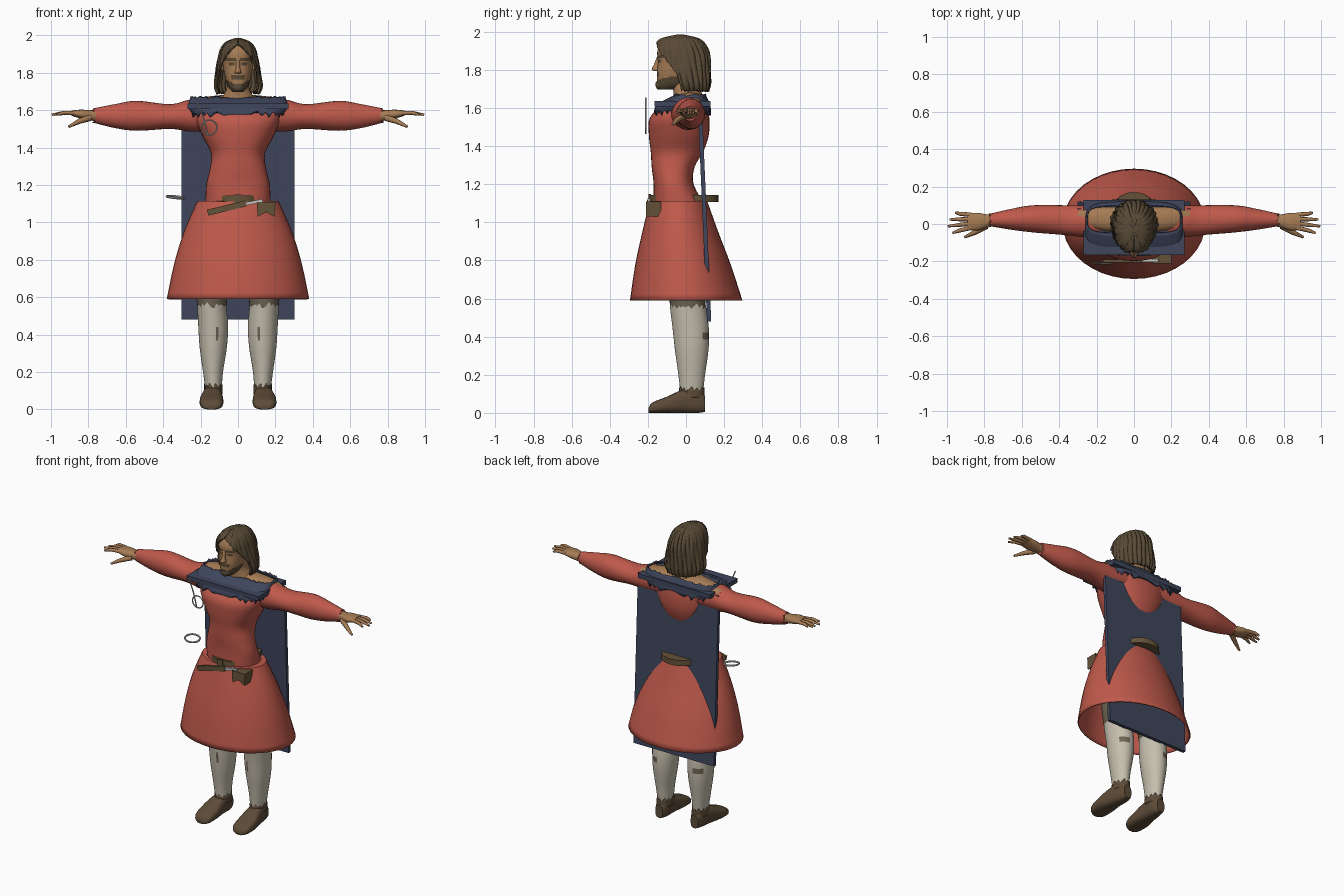
import bpy, bmesh, math
from mathutils import Vector

if "Cube" in bpy.data.objects:
    bpy.data.objects.remove(bpy.data.objects["Cube"], do_unlink=True)


def material(name, r, g, b):
    m = bpy.data.materials.new(name)
    m.use_nodes = True
    m.diffuse_color = (r, g, b, 1)
    m.node_tree.nodes["Principled BSDF"].inputs["Base Color"].default_value = (r, g, b, 1)
    return m


RED = material("red wool", .52, .1, .07)
NAVY = material("navy cloth", .05, .062, .11)
SKIN = material("skin", .38, .2, .09)
HAIR = material("brown hair", .1, .068, .037)
LINEN = material("pale linen", .56, .52, .42)
SHOE = material("shoe leather", .11, .07, .04)
BELT = material("belt leather", .13, .085, .04)
STEEL = material("silver", .55, .55, .52)
DARK = material("dark trousers", .16, .13, .09)


def finish(name, bm, mat, angle=40, thick=0):
    """Turn a bmesh into a shaded object, optionally with cloth thickness."""
    bmesh.ops.recalc_face_normals(bm, faces=bm.faces)
    me = bpy.data.meshes.new(name)
    bm.to_mesh(me)
    bm.free()
    me.materials.append(mat)
    ob = bpy.data.objects.new(name, me)
    bpy.context.collection.objects.link(ob)
    bpy.ops.object.select_all(action='DESELECT')
    ob.select_set(True)
    bpy.context.view_layer.objects.active = ob
    bpy.ops.object.shade_smooth_by_angle(angle=math.radians(angle))
    if thick:
        mod = ob.modifiers.new("thickness", 'SOLIDIFY')
        mod.thickness, mod.offset = thick, 0
    return ob


def smooth_rings(rings, steps):
    """Catmull-Rom interpolation between cross-section rings."""
    out = []
    for i in range(len(rings) - 1):
        p = [rings[max(0, min(len(rings) - 1, i + k))] for k in (-1, 0, 1, 2)]
        for s in range(steps):
            t = s / steps
            out.append([b + .5 * t * (c - a + t * (2 * a - 5 * b + 4 * c - d + t * (3 * (b - c) + d - a)))
                        for a, b, c, d in zip(*p)])
    return out + [list(rings[-1])]


def loft(name, rings, mat, axis="z", side=1, n=28, steps=4, power=2.3, caps=(True, True),
         rag=(0, 0), gap=None, wave=None, thick=0, angle=40):
    """Rings are (position, low a, high a, low b, high b) across the axis."""
    bm = bmesh.new()
    rows = []
    rings = smooth_rings(rings, steps)
    curve = lambda v: math.copysign(abs(v) ** (2 / power), v)
    for i, (t, a0, a1, b0, b1) in enumerate(rings):
        g = gap(t) if gap else 0
        row = []
        for j in range(n + 1 if gap else n):
            th = g + (2 * math.pi - 2 * g) * j / n
            k = wave(th, t) if wave else 1
            a = (a0 + a1) / 2 + (a1 - a0) / 2 * k * curve(math.sin(th))
            b = (b0 + b1) / 2 - (b1 - b0) / 2 * k * curve(math.cos(th))
            end = rag[0] if i == 0 else rag[1] if i == len(rings) - 1 else 0
            u = t + end * ((j * 7) % 5 - 2) / 2
            co = {"z": (a, b, u), "x": (u, a, b), "y": (a, u, b)}[axis]
            row.append(bm.verts.new((co[0] * side, co[1], co[2])))
        rows.append(row)
    for lo, hi in zip(rows, rows[1:]):
        for j in range(n):
            k = j + 1 if gap else (j + 1) % n
            bm.faces.new((lo[j], lo[k], hi[k], hi[j]))
    for flag, row in zip(caps, (rows[0], rows[-1])):
        if flag:
            bm.faces.new(row)
    return finish(name, bm, mat, angle, thick)


def sym(rings):
    """Expand (z, half width, front, back) to full ring extents."""
    return [(z, -w, w, f, b) for z, w, f, b in rings]


def box(name, centre, size, mat, rot=(0, 0, 0)):
    bm = bmesh.new()
    bmesh.ops.create_cube(bm, size=1)
    bmesh.ops.scale(bm, vec=size, verts=bm.verts)
    ob = finish(name, bm, mat)
    ob.location, ob.rotation_euler = centre, rot
    return ob


def tubes(name, paths, mat):
    """Round tubes, each path a list of (point, radius)."""
    cu = bpy.data.curves.new(name, 'CURVE')
    cu.dimensions, cu.bevel_depth, cu.bevel_resolution, cu.use_fill_caps = '3D', 1, 2, True
    for path in paths:
        sp = cu.splines.new('POLY')
        sp.points.add(len(path) - 1)
        for pt, (co, r) in zip(sp.points, path):
            pt.co, pt.radius = (*co, 1), r
    cu.materials.append(mat)
    ob = bpy.data.objects.new(name, cu)
    bpy.context.collection.objects.link(ob)


def ring(name, centre, radius, minor, rot):
    bpy.ops.mesh.primitive_torus_add(location=centre, rotation=rot, major_radius=radius,
                                     minor_radius=minor, major_segments=28, minor_segments=8)
    ob = bpy.context.object
    ob.name = name
    ob.data.materials.append(STEEL)
    bpy.ops.object.shade_smooth_by_angle()


def paint(ob, mat, rule):
    ob.data.materials.append(mat)
    for f in ob.data.polygons:
        if rule(f.center):
            f.material_index = len(ob.data.materials) - 1


# Tunic and skirt
loft("tunic", sym([(1.09, .175, -.17, .1), (1.2, .17, -.17, .04), (1.29, .15, -.18, .045),
                   (1.37, .145, -.185, .09), (1.46, .19, -.195, .12), (1.55, .225, -.19, .122),
                   (1.62, .22, -.12, .11)]), RED, n=36)
loft("skirt", sym([(.59, .377, -.29, .292), (.78, .337, -.262, .23), (.95, .285, -.225, .165),
                   (1.11, .215, -.187, .108)]), RED, n=40, power=2, caps=(False, True), thick=.008)

# Cape, shoulder plate and ragged yoke
box("cape", (0, .097, 1.05), (.605, .022, 1.14), NAVY, (.043, 0, 0))
box("shoulder_plate", (0, -.018, 1.622), (.54, .295, .03), NAVY)
loft("yoke", sym([(1.58, .24, -.165, .128), (1.62, .262, -.145, .122), (1.668, .25, -.05, .1)]),
     NAVY, n=64, power=4, caps=(False, False), rag=(.018, .006), thick=.008)

# Shoulders and neck
loft("shoulders", [(-.3, .01, .07, 1.59, 1.64), (-.2, -.03, .09, 1.58, 1.668), (0, -.05, .09, 1.58, 1.685),
                   (.2, -.03, .09, 1.58, 1.668), (.3, .01, .07, 1.59, 1.64)], SKIN, "x")
loft("neck", sym([(1.62, .11, -.07, .09), (1.67, .085, -.065, .085), (1.72, .06, -.07, .07),
                  (1.8, .058, -.07, .07)]), SKIN)

# Arms, hands, legs and shoes
for s, label in ((1, "left"), (-1, "right")):
    loft(label + "_sleeve", [(.1, -.09, .1, 1.5, 1.63), (.24, -.075, .1, 1.485, 1.658), (.36, -.06, .1, 1.5, 1.632),
                             (.54, -.045, .1, 1.49, 1.65), (.66, -.03, .08, 1.505, 1.632),
                             (.77, -.012, .055, 1.532, 1.61)], RED, "x", s, power=2, rag=(0, .008))
    loft(label + "_palm", [(.74, -.01, .05, 1.54, 1.6), (.79, -.02, .052, 1.545, 1.6),
                           (.84, -.035, .06, 1.555, 1.603), (.89, -.03, .058, 1.57, 1.598)], SKIN, "x", s)
    fingers = []
    for i, tip in enumerate((.97, .995, .985, .955)):
        y, spread = -.02 + .023 * i, -.048 + .036 * i
        fingers.append([((s * .87, y, 1.584), .012), ((s * .93, (y + spread) / 2, 1.586), .011),
                        ((s * tip, spread, 1.576), .006)])
    fingers.append([((s * .79, -.01, 1.56), .018), ((s * .85, -.045, 1.54), .014),
                    ((s * .905, -.07, 1.512), .007)])
    tubes(label + "_fingers", fingers, SKIN)

    leg = loft(label + "_stocking", [(.11, .087, .175, -.03, .09), (.2, .08, .187, -.04, .1),
                                     (.33, .06, .205, -.058, .118), (.44, .053, .212, -.07, .12),
                                     (.56, .063, .218, -.085, .105)], LINEN, "z", s, n=36, steps=6, power=2,
               caps=(False, False), rag=(.014, .014))
    paint(leg, DARK, lambda c: (.37 < c.z < .45 and c.y < 0 and .1 < abs(c.x) < .125)
          or (.39 < c.z < .42 and c.y > .09 and abs(c.x) > .13))
    loft(label + "_trouser_leg", [(.5, .068, .21, -.075, .1), (.7, .045, .23, -.1, .1),
                                  (.95, .01, .21, -.12, .08)], DARK, "z", s, power=2)
    loft(label + "_shoe", [(-.198, .115, .17, 0, .025), (-.175, .085, .198, 0, .055), (-.1, .078, .205, 0, .085),
                           (-.02, .085, .19, 0, .12), (.06, .088, .175, 0, .125),
                           (.1, .105, .16, .005, .09)], SHOE, "y", s, power=2.8)
    loft(label + "_shoe_cuff", [(.08, .084, .178, -.035, .095), (.125, .086, .178, -.034, .094)], SHOE, "z", s,
         power=2, caps=(False, False), rag=(0, .014), thick=.005)

# Head with painted beard, brows and eyes
head = loft("head", sym([(1.698, .03, -.14, -.06), (1.725, .052, -.15, 0), (1.78, .07, -.153, .05),
                         (1.84, .08, -.148, .09), (1.9, .083, -.15, .1), (1.945, .065, -.125, .08),
                         (1.965, .03, -.07, .04)]), SKIN, n=64, steps=8)
paint(head, HAIR, lambda c: c.y < -.03 and (
    c.z < 1.745 - .012 * (abs(c.x) < .02) + .5 * max(0, abs(c.x) - .03)
    or (1.766 < c.z < 1.784 and abs(c.x) < .036)
    or (.014 < abs(c.x) < .06 and c.y < -.08 and (1.864 < c.z < 1.876))
    or (.022 < abs(c.x) < .046 and c.y < -.08 and 1.842 < c.z < 1.853)))
loft("nose", sym([(1.795, .015, -.165, -.13), (1.803, .018, -.18, -.13), (1.83, .011, -.168, -.13),
                  (1.87, .01, -.152, -.13)]), SKIN, n=14)
loft("chin_beard", sym([(1.697, .012, -.148, -.1), (1.715, .032, -.16, -.09), (1.74, .03, -.158, -.1)]),
     HAIR, n=18)
for s, label in ((1, "left"), (-1, "right")):
    loft(label + "_ear", [(1.815, .075, .088, -.055, -.035), (1.84, .075, .1, -.06, -.02),
                          (1.868, .075, .1, -.055, -.02)], SKIN, "z", s, n=12)

# Centre-parted hair with combed ridges
loft("hair", sym([(1.695, .108, -.1, .112), (1.73, .12, -.12, .12), (1.8, .112, -.145, .12),
                  (1.87, .1, -.158, .118), (1.92, .088, -.158, .1), (1.958, .062, -.13, .065),
                  (1.978, .015, -.05, -.01)]), HAIR, n=120, steps=5, power=2.1, caps=(False, True),
     rag=(.009, 0), gap=lambda z: 1.3 * max(0, min(1, (1.948 - z) / .17)) ** .6 + .01,
     wave=lambda th, z: 1 + .035 * math.sin(26 * th + 14 * z) + .02 * math.sin(11 * th - 20 * z),
     thick=.014, angle=60)

# Belt, pouch and dagger
loft("belt", sym([(1.108, .14, -.19, .17), (1.145, .135, -.19, .17)]), BELT, n=40, steps=1, power=2.2)
box("buckle", (0, -.19, 1.127), (.04, .012, .045), BELT)
bm = bmesh.new()
outline = [(.1, 1.11), (.2, 1.11), (.195, 1.03), (.15, 1.055), (.105, 1.03)]
face = bm.faces.new([bm.verts.new((x, -.21, z)) for x, z in outline])
moved = bmesh.ops.extrude_face_region(bm, geom=[face])["geom"]
bmesh.ops.translate(bm, vec=Vector((0, .08, 0)),
                    verts=[v for v in moved if isinstance(v, bmesh.types.BMVert)])
finish("pouch", bm, BELT)
box("dagger_sheath", (-.06, -.198, 1.077), (.21, .016, .032), BELT, (0, -.24, 0))
box("dagger_handle", (.085, -.195, 1.108), (.095, .014, .016), STEEL, (0, -.2, 0))

# Floating bracelet, and pendant on its chain
ring("bracelet", (-.335, -.01, 1.135), .046, .006, (.1, .1, 0))
ring("pendant_ring", (-.153, -.212, 1.508), .04, .004, (math.pi / 2, 0, 0))
tubes("pendant_chain", [[((-.222, -.212, 1.655), .004), ((-.185, -.212, 1.56), .004),
                         ((-.16, -.212, 1.465), .004)]], STEEL)
